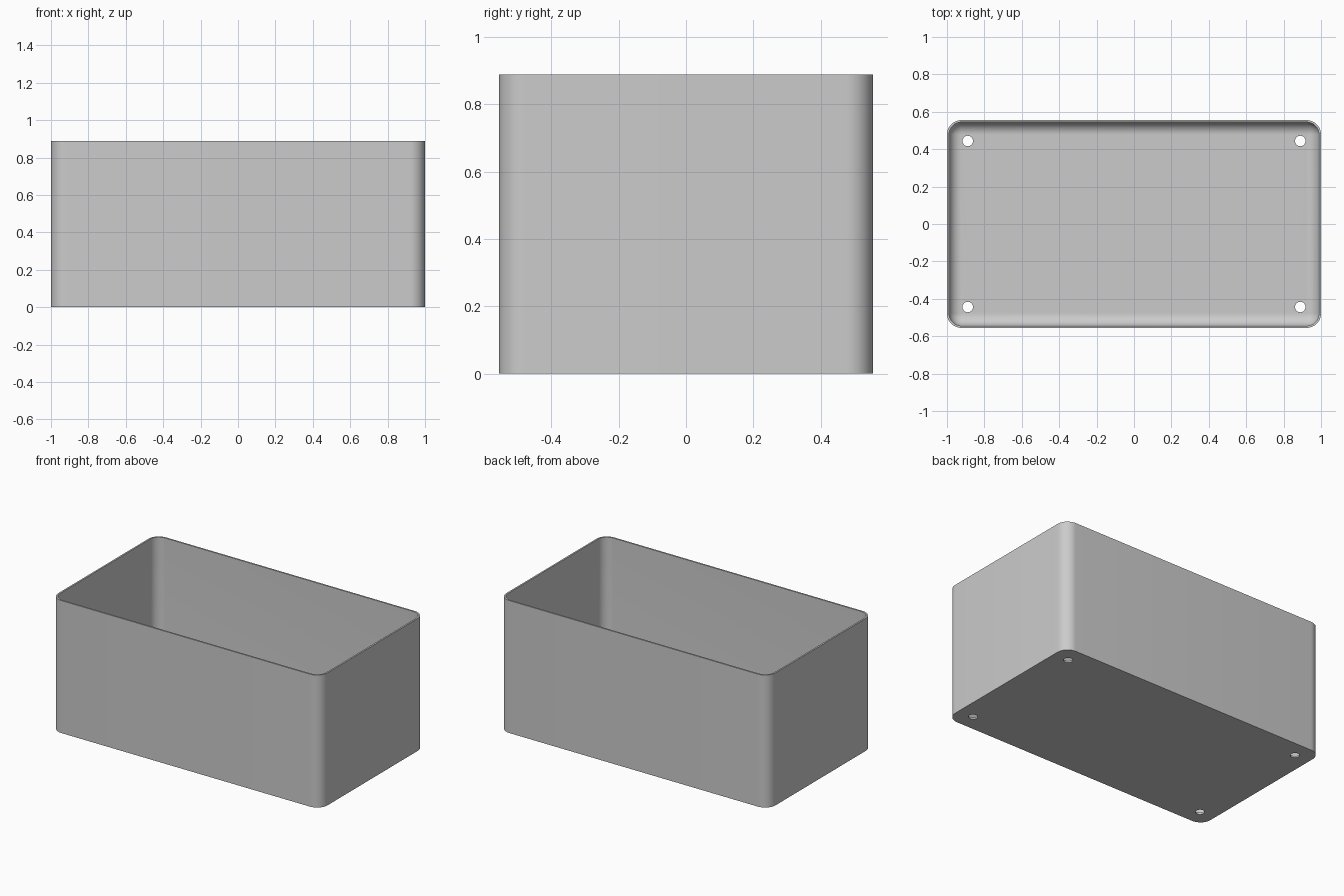
import bpy, bmesh, math

cube = bpy.data.objects.get("Cube")
if cube:
    bpy.data.objects.remove(cube, do_unlink=True)

LENGTH, WIDTH, HEIGHT = 2.0, 1.111, 0.889
WALL, CORNER = 0.011, 0.078
FILLET = CORNER - WALL - 0.001
SEGMENTS = 12

grey = bpy.data.materials.new("plain grey")
grey.use_nodes = True
grey.diffuse_color = (0.6, 0.6, 0.6, 1)
grey.node_tree.nodes["Principled BSDF"].inputs["Base Color"].default_value = (0.6, 0.6, 0.6, 1)


def ring(bm, inset, z):
    """Rounded rectangle of vertices, inset from the outer wall."""
    radius = CORNER - inset
    cx, cy = LENGTH / 2 - CORNER, WIDTH / 2 - CORNER
    verts = []
    for i, (sx, sy) in enumerate([(1, 1), (-1, 1), (-1, -1), (1, -1)]):
        for k in range(SEGMENTS + 1):
            a = math.pi / 2 * (i + k / SEGMENTS)
            verts.append(bm.verts.new((sx * cx + radius * math.cos(a),
                                       sy * cy + radius * math.sin(a), z)))
    return verts


# Open tray: outer wall, thin rim, inner wall and a filleted floor
bm = bmesh.new()
sections = [(0, 0), (0, HEIGHT), (WALL, HEIGHT)]
for k in range(SEGMENTS + 1):
    a = math.pi / 2 * k / SEGMENTS
    sections.append((WALL + FILLET * (1 - math.cos(a)),
                     WALL + FILLET * (1 - math.sin(a))))
rings = [ring(bm, inset, z) for inset, z in sections]
for low, high in zip(rings, rings[1:]):
    for i in range(len(low)):
        j = (i + 1) % len(low)
        bm.faces.new((low[i], low[j], high[j], high[i]))
bm.faces.new(rings[0][::-1])
bm.faces.new(rings[-1])
bmesh.ops.recalc_face_normals(bm, faces=bm.faces)
mesh = bpy.data.meshes.new("open_box")
bm.to_mesh(mesh)
bm.free()
box = bpy.data.objects.new("open_box", mesh)
bpy.context.collection.objects.link(box)
mesh.materials.append(grey)

# Four round holes through the floor
for sx in (-1, 1):
    for sy in (-1, 1):
        bpy.ops.mesh.primitive_cylinder_add(vertices=32, radius=0.028, depth=0.1,
                                            location=(sx * 0.889, sy * 0.444, 0))
        cutter = bpy.context.object
        cutter.name = "hole_cutter"
        cutter.data.materials.append(grey)
        cutter.hide_render = True
        cut = box.modifiers.new("floor_hole", 'BOOLEAN')
        cut.operation, cut.solver, cut.object = 'DIFFERENCE', 'EXACT', cutter
        bpy.ops.object.select_all(action='DESELECT')
        box.select_set(True)
        bpy.context.view_layer.objects.active = box
        bpy.ops.object.modifier_apply(modifier=cut.name)
        bpy.data.objects.remove(cutter, do_unlink=True)

# Smooth corners with crisp rim and hole edges
bpy.ops.object.shade_smooth_by_angle(angle=math.radians(30))
